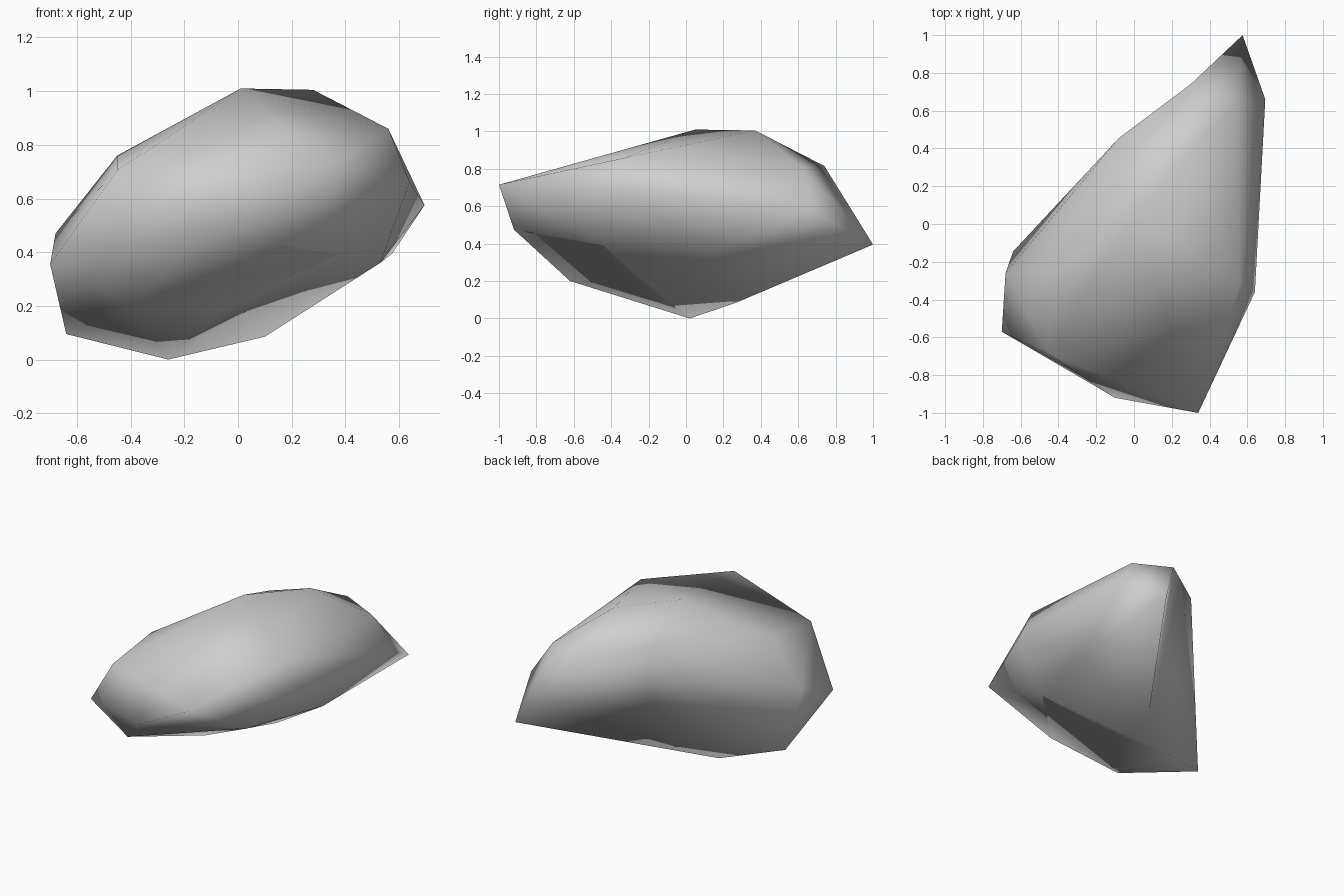
import bpy
import bmesh

default_cube = bpy.data.objects.get("Cube")
if default_cube:
    bpy.data.objects.remove(default_cube, do_unlink=True)


def make_material(name, value):
    material = bpy.data.materials.new(name)
    material.use_nodes = True
    colour = (value, value, value, 1.0)
    material.diffuse_color = colour
    material.node_tree.nodes["Principled BSDF"].inputs["Base Color"].default_value = colour
    return material


# Corners of the boulder that later steps refer to
named_corners = {
    "foot": (-.26, .02, 0),
    "back foot": (.10, .27, .085),
    "side foot": (-.64, -.145, .095),
    "hollow": (-.07, -.23, .155),
    "underside": (.37, -.44, .39),
    "front lip": (-.10, -.92, .475),
    "tail": (.575, 1, .395),
    "back ridge": (.30, .74, .815),
    "back shoulder": (-.08, .455, .86),
}
# Remaining corners, from the base to the crown
lower_ring = [(-.39, -.62, .20), (.53, .15, .36), (-.70, -.57, .355)]
middle_ring = [(-.68, -.26, .47), (.695, .66, .575), (.64, -.36, .66)]
upper_ring = [(.34, -1, .715), (-.45, -.69, .705), (-.45, -.28, .76),
              (.56, -.32, .86), (.55, .635, .80)]
crown = [(.01, .05, 1.01), (.28, .37, 1.005)]

# Wrap the corners in a tight faceted shell
mesh = bpy.data.meshes.new("boulder")
bm = bmesh.new()
corner = {name: bm.verts.new(place) for name, place in named_corners.items()}
for place in lower_ring + middle_ring + upper_ring + crown:
    bm.verts.new(place)
bmesh.ops.convex_hull(bm, input=bm.verts[:], use_existing_faces=False)

# Carve the valley that runs down the back beside the tail
valley = [
    ("back ridge", "tail", "back foot"),
    ("back ridge", "back foot", "back shoulder"),
    ("back shoulder", "back foot", "side foot"),
    ("back foot", "foot", "side foot"),
]
valley_corners = {corner[name] for triangle in valley for name in triangle}
covering = [face for face in bm.faces if valley_corners.issuperset(face.verts)]
bmesh.ops.delete(bm, geom=covering, context="FACES")
for triangle in valley:
    bm.faces.new([corner[name] for name in triangle])

# Press the shallow hollow into the underside
corner["hollow"].co.z += .025

# Smooth stone surface, facing outward, with a few hard creases
bmesh.ops.recalc_face_normals(bm, faces=bm.faces[:])
for face in bm.faces:
    face.smooth = True
creases = [("front lip", "underside"), ("underside", "hollow"), ("back ridge", "back foot")]
for start, end in creases:
    edge = bm.edges.get((corner[start], corner[end]))
    if edge:
        edge.smooth = False
bm.to_mesh(mesh)
bm.free()

mesh.materials.append(make_material("stone grey", .62))
boulder = bpy.data.objects.new("boulder", mesh)
bpy.context.collection.objects.link(boulder)
